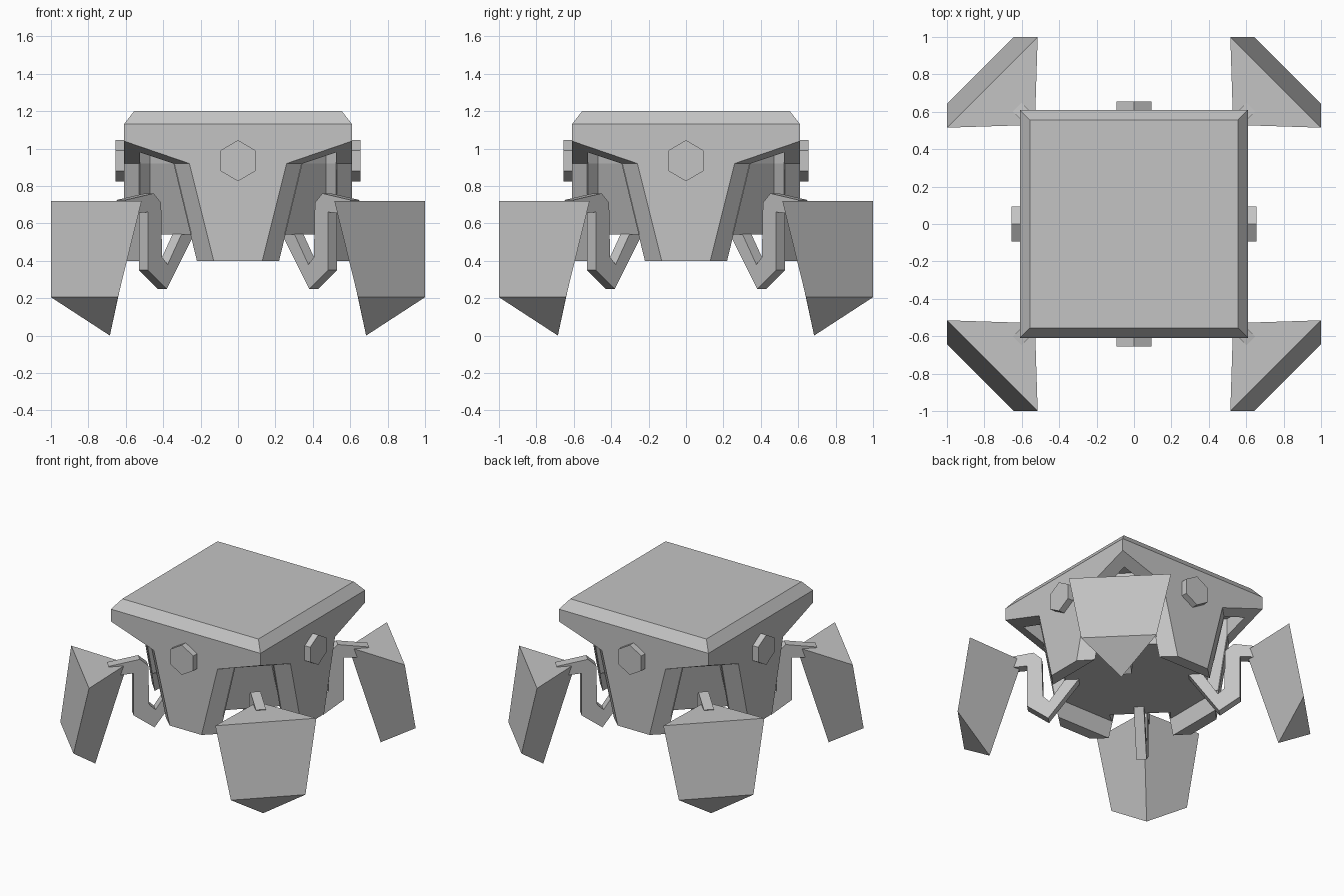
import bpy, bmesh, math
from mathutils import Matrix, Vector

cube = bpy.data.objects.get("Cube")
if cube:
    bpy.data.objects.remove(cube, do_unlink=True)

grey = bpy.data.materials.new("plain_grey")
grey.use_nodes = True
grey.diffuse_color = (0.55, 0.55, 0.55, 1)
grey.node_tree.nodes["Principled BSDF"].inputs["Base Color"].default_value = grey.diffuse_color


def finish(name, bm, turn=0.0):
    """Turn the mesh about z and put it in the scene."""
    bmesh.ops.rotate(bm, verts=bm.verts, matrix=Matrix.Rotation(turn, 3, "Z"))
    bmesh.ops.recalc_face_normals(bm, faces=bm.faces)
    mesh = bpy.data.meshes.new(name)
    bm.to_mesh(mesh)
    bm.free()
    mesh.materials.append(grey)
    bpy.context.collection.objects.link(bpy.data.objects.new(name, mesh))


def loft(name, rings, turn=0.0):
    """Solid through rings of equal point count, capped at both ends."""
    bm = bmesh.new()
    loops = [[bm.verts.new(p) for p in ring] for ring in rings]
    for a, b in zip(loops, loops[1:]):
        for i in range(len(a)):
            j = (i + 1) % len(a)
            bm.faces.new((a[i], a[j], b[j], b[i]))
    bm.faces.new(loops[0])
    bm.faces.new(loops[-1])
    finish(name, bm, turn)


def square(half, z):
    return [(x * half, y * half, z) for x, y in ((-1, -1), (1, -1), (1, 1), (-1, 1))]


def mirrored(half_profile, y):
    """Closed panel outline from its right half."""
    right = [(x, y, z) for x, z in half_profile]
    return right + [(-x, y, z) for x, y, z in reversed(right)]


def core_ring(strip, back, z):
    """Square section with a recessed diagonal pocket at each corner."""
    corner = [Vector(p) for p in ((0.53, strip, z), (0.47, back, z),
                                  (back, 0.47, z), (strip, 0.53, z))]
    return [Matrix.Rotation(k * math.pi / 2, 3, "Z") @ p for k in range(4) for p in corner]


# Body: lid, ceiling block and tapered inner core
loft("lid", [square(0.61, 1.13), square(0.555, 1.2)])
loft("ceiling", [square(0.56, 1.05), square(0.56, 1.15)])
loft("inner_core", [core_ring(0.253, 0.18, 0.54), core_ring(0.345, 0.29, 0.92),
                    core_ring(0.345, 0.29, 1.07)])

# Outlines shared by the four sides
panel_outer = [(0.61, 1.13), (0.61, 1.04), (0.26, 0.92), (0.13, 0.4)]
panel_inner = [(0.525, 1.13), (0.525, 0.98), (0.345, 0.92), (0.22, 0.4)]
arm_outline = [(0.29, 0.62), (0.255, 0.55), (0.405, 0.25), (0.505, 0.35),
               (0.505, 0.66), (0.61, 0.65), (0.625, 0.725), (0.475, 0.76),
               (0.435, 0.71), (0.43, 0.42), (0.4, 0.38)]

for k, side in enumerate(("front", "left", "back", "right")):
    turn = k * math.pi / 2
    # Mitred side panel
    loft(side + "_panel", [mirrored(panel_outer, -0.61), mirrored(panel_inner, -0.525)], turn)

    # Six-sided bolt
    loft(side + "_bolt", [[(0.108 * math.sin(i * math.pi / 3), y,
                            0.935 + 0.11 * math.cos(i * math.pi / 3)) for i in range(6)]
                          for y in (-0.655, -0.58)], turn)

    # Bent arm, standing on the corner diagonal
    loft(side + "_corner_arm", [[(t + w, -t + w, z) for t, z in arm_outline]
                                for w in (-0.024, 0.024)], turn)

    # Pointed foot shield
    bm = bmesh.new()
    inner, near, far, low_near, low_far, tip = [bm.verts.new(p) for p in (
        (0.53, -0.53, 0.72), (0.515, -1, 0.72), (1, -0.515, 0.72),
        (0.642, -1, 0.205), (1, -0.642, 0.205), (0.685, -0.685, 0))]
    for face in ((inner, near, far), (near, low_near, low_far, far),
                 (low_near, tip, low_far), (inner, tip, low_near, near),
                 (inner, far, low_far, tip)):
        bm.faces.new(face)
    finish(side + "_corner_foot", bm, turn)
